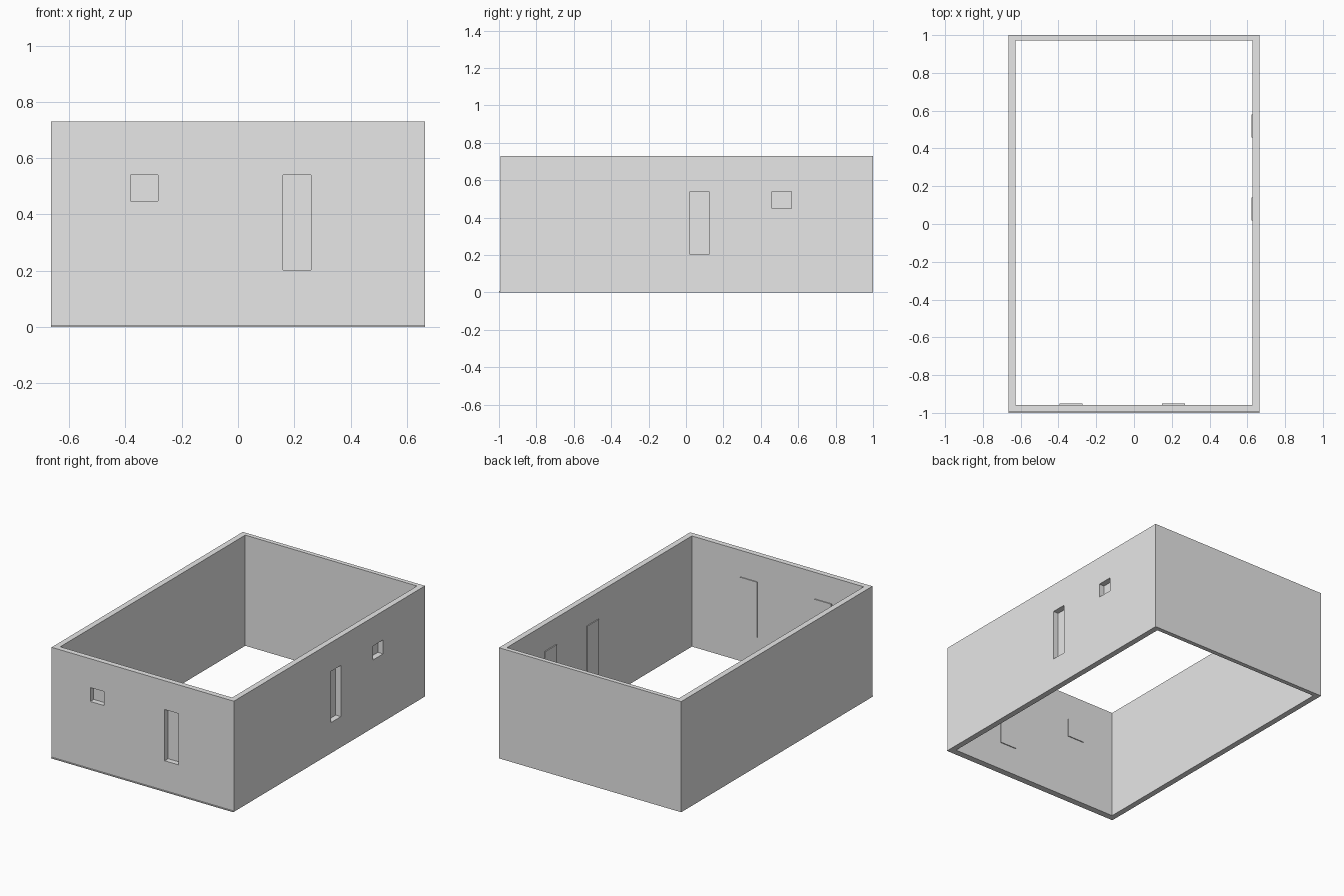
import bpy

if "Cube" in bpy.data.objects:
    bpy.data.objects.remove(bpy.data.objects["Cube"], do_unlink=True)

# Plain wall colour
grey = bpy.data.materials.new("light_grey")
grey.use_nodes = True
colour = (0.8, 0.8, 0.8, 1)
grey.diffuse_color = colour
grey.node_tree.nodes["Principled BSDF"].inputs["Base Color"].default_value = colour


def box(name, x, y, z):
    """Box spanning the given (low, high) ranges."""
    bpy.ops.mesh.primitive_cube_add(size=1)
    ob = bpy.context.object
    ob.name = name
    ob.location = [(a + b) / 2 for a, b in (x, y, z)]
    ob.scale = [b - a for a, b in (x, y, z)]
    bpy.ops.object.transform_apply(location=True, rotation=False, scale=True)
    ob.data.materials.append(grey)
    return ob


def cut(target, cutter):
    """Cut one box out of another and hide the cutter."""
    mod = target.modifiers.new(cutter.name, "BOOLEAN")
    mod.operation = "DIFFERENCE"
    mod.solver = "EXACT"
    mod.object = cutter
    cutter.hide_render = True
    cutter.hide_viewport = True
    cutter.display_type = "WIRE"


W, H = 0.665, 0.73            # half width, wall height
FRONT, BACK = -0.993, 1.0     # outer wall faces
IN_X, IN_FRONT, IN_BACK = 0.627, -0.957, 0.971
LIP = 0.006                   # size of front base lip and inner panels

# Four walls as one open shell
walls = box("walls", (-W, W), (FRONT, BACK), (0, H))
cut(walls, box("room_cutter", (-IN_X, IN_X), (IN_FRONT, IN_BACK), (-1, H + 1)))

# Thin lip along the foot of the front wall
box("front_base_lip", (-W, W), (-1, FRONT), (0, LIP))

# Openings: name, wall, range along the wall, height range
openings = [
    ("front_window", "front", (-0.383, -0.284), (0.448, 0.54)),
    ("front_door", "front", (0.16, 0.26), (0.202, 0.54)),
    ("side_window", "side", (0.46, 0.563), (0.448, 0.54)),
    ("side_door", "side", (0.021, 0.123), (0.202, 0.54)),
]

# Each opening is cut through its wall and closed by a larger panel inside
for name, wall, (a, b), (low, high) in openings:
    tall = (low - 0.015, high + 0.015)
    if wall == "front":
        cut(walls, box(name + "_cutter", (a, b), (-1.1, -0.9), (low, high)))
        box(name + "_panel", (a - 0.011, b + 0.011), (IN_FRONT, IN_FRONT + LIP), tall)
    else:
        cut(walls, box(name + "_cutter", (0.55, 0.75), (a, b), (low, high)))
        box(name + "_panel", (IN_X - LIP, IN_X), (a - 0.002, b + 0.018), tall)
